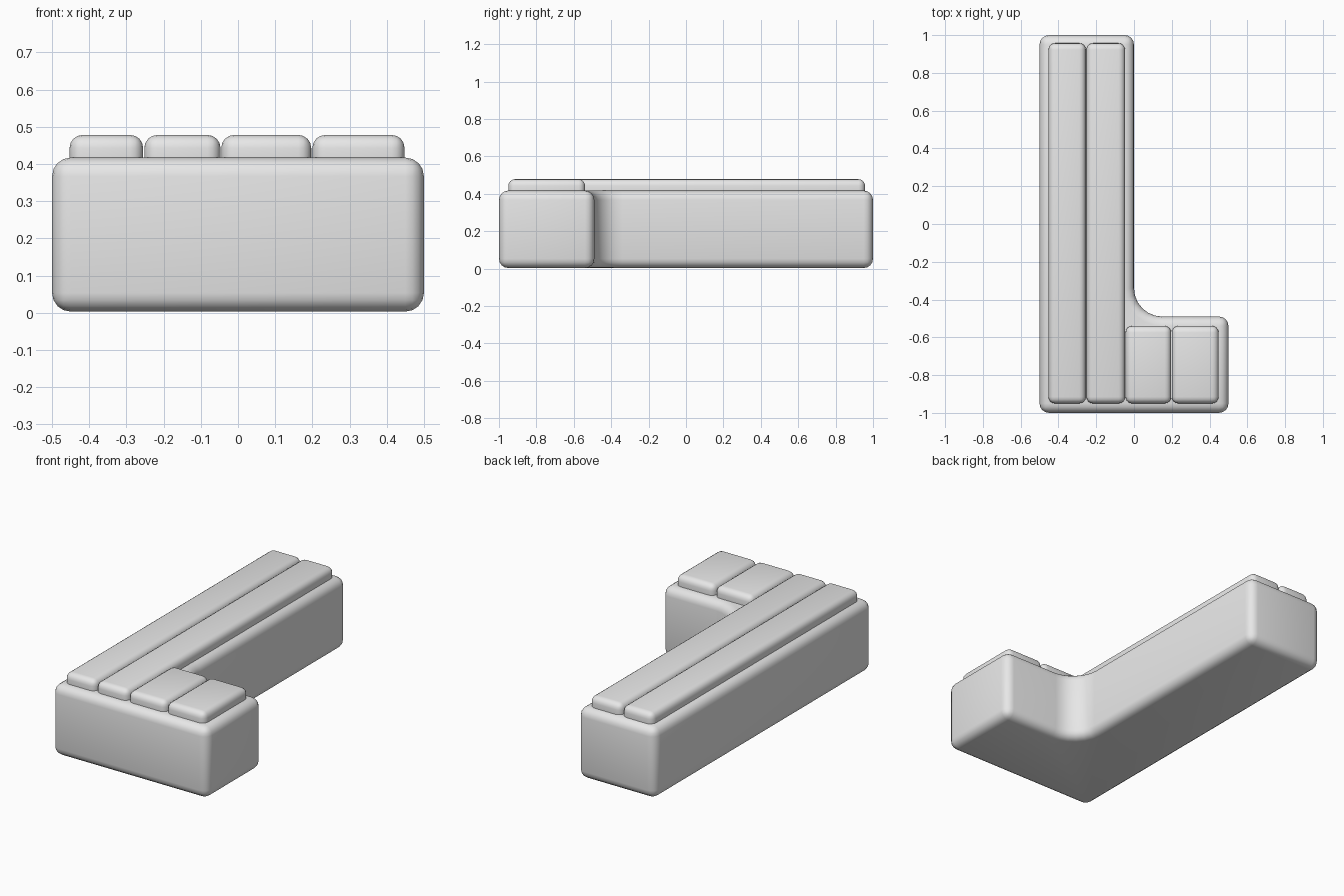
import bpy, bmesh, math

cube = bpy.data.objects.get("Cube")
if cube:
    bpy.data.objects.remove(cube, do_unlink=True)

# Single grey material
grey = bpy.data.materials.new("plain grey")
grey.use_nodes = True
grey.diffuse_color = (0.8, 0.8, 0.8, 1)
grey.node_tree.nodes["Principled BSDF"].inputs["Base Color"].default_value = (0.8, 0.8, 0.8, 1)


def rounded_prism(name, outline, bottom, top, radius):
    """Extrude a counter-clockwise outline and round its sharp edges."""
    bm = bmesh.new()
    face = bm.faces.new([bm.verts.new((x, y, bottom)) for x, y in outline])
    result = bmesh.ops.extrude_face_region(bm, geom=[face])
    for v in result["geom"]:
        if isinstance(v, bmesh.types.BMVert):
            v.co.z = top
    bmesh.ops.recalc_face_normals(bm, faces=bm.faces)
    mesh = bpy.data.meshes.new(name)
    bm.to_mesh(mesh)
    bm.free()
    mesh.materials.append(grey)
    obj = bpy.data.objects.new(name, mesh)
    bpy.context.collection.objects.link(obj)
    bevel = obj.modifiers.new("rounded edges", "BEVEL")
    bevel.width = radius
    bevel.segments = 4
    bevel.limit_method = "ANGLE"
    bevel.angle_limit = math.radians(50)
    for o in bpy.context.selected_objects:
        o.select_set(False)
    bpy.context.view_layer.objects.active = obj
    obj.select_set(True)
    bpy.ops.object.modifier_apply(modifier=bevel.name)
    bpy.ops.object.shade_smooth_by_angle(angle=math.radians(40))
    return obj


# L-shaped base with a filleted inner corner
r = 0.15
steps = 6
fillet = [(r - r * math.sin(a), -0.49 + r - r * math.cos(a))
          for a in (i * math.pi / 2 / steps for i in range(steps + 1))]
outline = [(-0.5, -1), (0.5, -1), (0.5, -0.49)] + fillet + [(0, 1), (-0.5, 1)]
rounded_prism("bench_base", outline, 0.003, 0.417, 0.05)

# Cushion slats: two long ones and two short ones
slats = {
    "long_slat_outer": (-0.453, -0.255, 0.957),
    "long_slat_inner": (-0.252, -0.047, 0.957),
    "short_slat_inner": (-0.045, 0.197, -0.54),
    "short_slat_outer": (0.2, 0.448, -0.54),
}
for name, (x0, x1, back) in slats.items():
    rounded_prism(name, [(x0, -0.95), (x1, -0.95), (x1, back), (x0, back)], 0.36, 0.478, 0.035)
